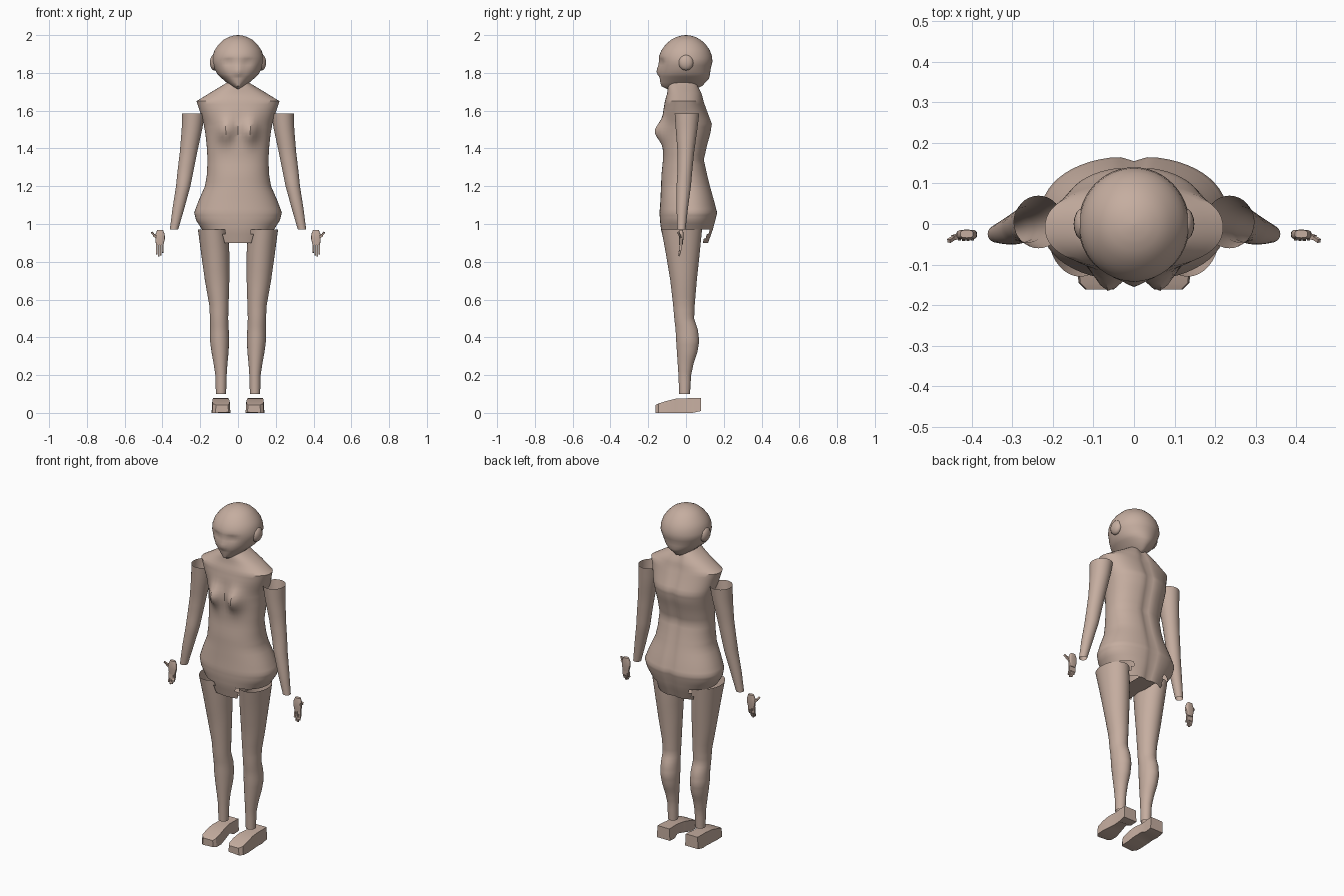
import bpy, bmesh, math
from mathutils import Vector, Matrix

skin = bpy.data.materials.new("skin")
skin.diffuse_color = (0.56, 0.42, 0.35, 1)


def finish(name, bm, mirror=False, angle=38):
    bmesh.ops.recalc_face_normals(bm, faces=bm.faces)
    me = bpy.data.meshes.new(name)
    bm.to_mesh(me)
    bm.free()
    me.materials.append(skin)
    ob = bpy.data.objects.new(name, me)
    bpy.context.collection.objects.link(ob)
    bpy.ops.object.select_all(action='DESELECT')
    ob.select_set(True)
    bpy.context.view_layer.objects.active = ob
    bpy.ops.object.shade_smooth_by_angle(angle=math.radians(angle))
    if mirror:
        ob.modifiers.new("mirror", 'MIRROR').use_mirror_merge = False
    return ob


def loft(rings, n=40, steps=3, power=1.0, shape=None):
    """Rings are (z, x_min, x_max, y_front, y_back), blended in small steps."""
    rows = []
    for a, b in zip(rings, rings[1:]):
        rows += [[p + (q - p) * i / steps for p, q in zip(a, b)] for i in range(steps)]
    rows.append(rings[-1])
    bm, loops = bmesh.new(), []
    for z, x0, x1, yf, yb in rows:
        loop = []
        for i in range(n):
            t = 2 * math.pi * i / n
            c, s = math.cos(t), math.sin(t)
            c = math.copysign(abs(c) ** power, c)
            s = math.copysign(abs(s) ** power, s)
            v = Vector(((x0 + x1) / 2 + (x1 - x0) / 2 * c,
                        (yf + yb) / 2 + (yb - yf) / 2 * s, z))
            if shape:
                v.y += shape(v, s)
            loop.append(bm.verts.new(v))
        loops.append(loop)
    for a, b in zip(loops, loops[1:]):
        for i in range(n):
            j = (i + 1) % n
            bm.faces.new((a[i], a[j], b[j], b[i]))
    return bm, loops


def bump(v, x, z, rx, rz):
    return math.exp(-((abs(v.x) - x) / rx) ** 2 - ((v.z - z) / rz) ** 2)


# Torso: shoulders, chest, waist, hips, and the flaps between the legs
def torso_shape(v, s):
    if s < 0:
        return -0.05 * bump(v, 0.065, 1.49, 0.04, 0.06)
    groove = math.exp(-(v.x / 0.022) ** 2)
    return -0.012 * groove * s


torso_rings = [(z, -w, w, f, b) for z, w, f, b in (
    (0.90, 0.15, -0.115, 0.12), (0.97, 0.19, -0.132, 0.145),
    (1.02, 0.222, -0.138, 0.158), (1.06, 0.232, -0.14, 0.167),
    (1.12, 0.21, -0.136, 0.152), (1.20, 0.175, -0.132, 0.13),
    (1.26, 0.165, -0.13, 0.115), (1.34, 0.161, -0.122, 0.097),
    (1.42, 0.166, -0.122, 0.115), (1.48, 0.173, -0.122, 0.132),
    (1.53, 0.182, -0.122, 0.14), (1.60, 0.203, -0.12, 0.113),
    (1.65, 0.22, -0.112, 0.095), (1.69, 0.155, -0.1, 0.085),
    (1.735, 0.08, -0.094, 0.065), (1.755, 0.05, -0.085, 0.05))]
bm, loops = loft(torso_rings, 56, 3, 0.9, torso_shape)
low = [f for f in bm.faces if f.calc_center_median().z < 0.969 and
       abs(f.calc_center_median().x) > (0.075 if f.calc_center_median().y < 0 else 0.11)]
bmesh.ops.delete(bm, geom=low, context='FACES')
rim = [v for v in loops[0] if v.is_valid and abs(v.co.x) < 0.07]
bm.faces.new(rim)
finish("torso", bm)


# Head: round skull, ears, brow, nose and tapering chin
def head_shape(v, s):
    if s > 0:
        return 0
    nose = -0.012 * bump(v, 0, 1.81, 0.02, 0.025)
    eyes = 0.014 * bump(v, 0.05, 1.855, 0.03, 0.016)
    mouth = 0.006 * bump(v, 0, 1.775, 0.035, 0.008)
    return nose + eyes + mouth


head_rings = [(z, -w, w, f, b) for z, w, f, b in (
    (1.715, 0.012, -0.10, 0.05), (1.73, 0.038, -0.13, 0.085),
    (1.77, 0.085, -0.142, 0.122), (1.79, 0.107, -0.144, 0.127),
    (1.82, 0.124, -0.144, 0.13), (1.86, 0.137, -0.144, 0.14),
    (1.89, 0.134, -0.142, 0.137), (1.92, 0.124, -0.13, 0.126),
    (1.95, 0.103, -0.108, 0.105), (1.975, 0.077, -0.08, 0.078),
    (1.99, 0.049, -0.05, 0.05), (1.997, 0.025, -0.025, 0.025),
    (2.0, 0.003, -0.003, 0.003))]
bm, loops = loft(head_rings, 48, 2, 1, head_shape)
bm.faces.new(loops[0])
bm.faces.new(loops[-1])
finish("head", bm)

bm = bmesh.new()
bmesh.ops.create_uvsphere(bm, u_segments=16, v_segments=10, radius=1,
    matrix=Matrix.Translation((0.125, 0.0, 1.855)) @ Matrix.Diagonal((0.024, 0.04, 0.042, 1)))
finish("ear", bm, True)

# Arms: open tapering tubes
bm, _ = loft([
    (0.97, 0.317, 0.361, -0.046, -0.003), (1.08, 0.285, 0.347, -0.05, 0.01),
    (1.20, 0.252, 0.328, -0.05, 0.026), (1.28, 0.236, 0.32, -0.045, 0.033),
    (1.38, 0.216, 0.308, -0.045, 0.043), (1.50, 0.19, 0.298, -0.054, 0.06),
    (1.585, 0.175, 0.296, -0.06, 0.07)], 32)
finish("arm", bm, True)

# Legs: open tubes with knee and calf
bm, _ = loft([
    (0.10, 0.063, 0.117, -0.036, 0.021), (0.20, 0.06, 0.12, -0.04, 0.027),
    (0.26, 0.056, 0.129, -0.044, 0.04), (0.32, 0.05, 0.14, -0.048, 0.06),
    (0.38, 0.047, 0.148, -0.052, 0.07), (0.44, 0.049, 0.148, -0.055, 0.063),
    (0.50, 0.052, 0.148, -0.062, 0.043), (0.57, 0.05, 0.152, -0.068, 0.046),
    (0.70, 0.046, 0.175, -0.083, 0.057), (0.85, 0.046, 0.196, -0.108, 0.073),
    (0.97, 0.053, 0.212, -0.13, 0.085)], 36)
finish("leg", bm, True)

# Feet: blocky sections (y, inner x, outer x, top z, inner sole z)
bm, prev = bmesh.new(), None
for y, xi, xo, top, arch in (
        (-0.162, 0.05, 0.12, 0.042, 0.004), (-0.145, 0.04, 0.137, 0.05, 0),
        (-0.10, 0.04, 0.14, 0.064, 0), (-0.055, 0.045, 0.137, 0.075, 0.012),
        (0.0, 0.055, 0.133, 0.077, 0.022), (0.035, 0.052, 0.136, 0.079, 0.006),
        (0.08, 0.05, 0.136, 0.08, 0.01)):
    cur = [bm.verts.new(p) for p in ((xi, y, arch), (xo, y, 0.01 if y > 0.07 else 0),
                                     (xo - 0.004, y, top), (xi + 0.004, y, top))]
    if prev:
        for i in range(4):
            j = (i + 1) % 4
            bm.faces.new((prev[i], prev[j], cur[j], cur[i]))
    else:
        bm.faces.new(cur)
    prev = cur
bm.faces.new(prev)
finish("foot", bm, True, 25)


# Hands: small palm with jointed fingers and thumb
def bar(bm, a, b, w, d):
    a, b = Vector(a), Vector(b)
    rot = Vector((0, 0, 1)).rotation_difference(b - a).to_matrix().to_4x4()
    bmesh.ops.create_cube(bm, size=1, matrix=Matrix.Translation((a + b) / 2) @ rot
                          @ Matrix.Diagonal((w, d, (b - a).length, 1)))


bm, _loops = loft([(0.888, 0.395, 0.434, -0.036, -0.018), (0.92, 0.387, 0.438, -0.038, -0.014),
                   (0.945, 0.388, 0.437, -0.038, -0.014), (0.968, 0.397, 0.428, -0.034, -0.015)],
                  20, 1, 0.6)
bm.faces.new(_loops[0])
bm.faces.new(_loops[-1])
for i, tip in enumerate((0.85, 0.834, 0.83, 0.84)):
    x = 0.399 + i * 0.0105
    bar(bm, (x, -0.027, 0.895), (x, -0.029, 0.862), 0.009, 0.011)
    bar(bm, (x, -0.029, 0.864), (x, -0.037, tip), 0.008, 0.009)
bar(bm, (0.428, -0.028, 0.925), (0.446, -0.034, 0.942), 0.013, 0.011)
bar(bm, (0.443, -0.033, 0.94), (0.457, -0.042, 0.956), 0.009, 0.009)
finish("hand", bm, True, 30)
